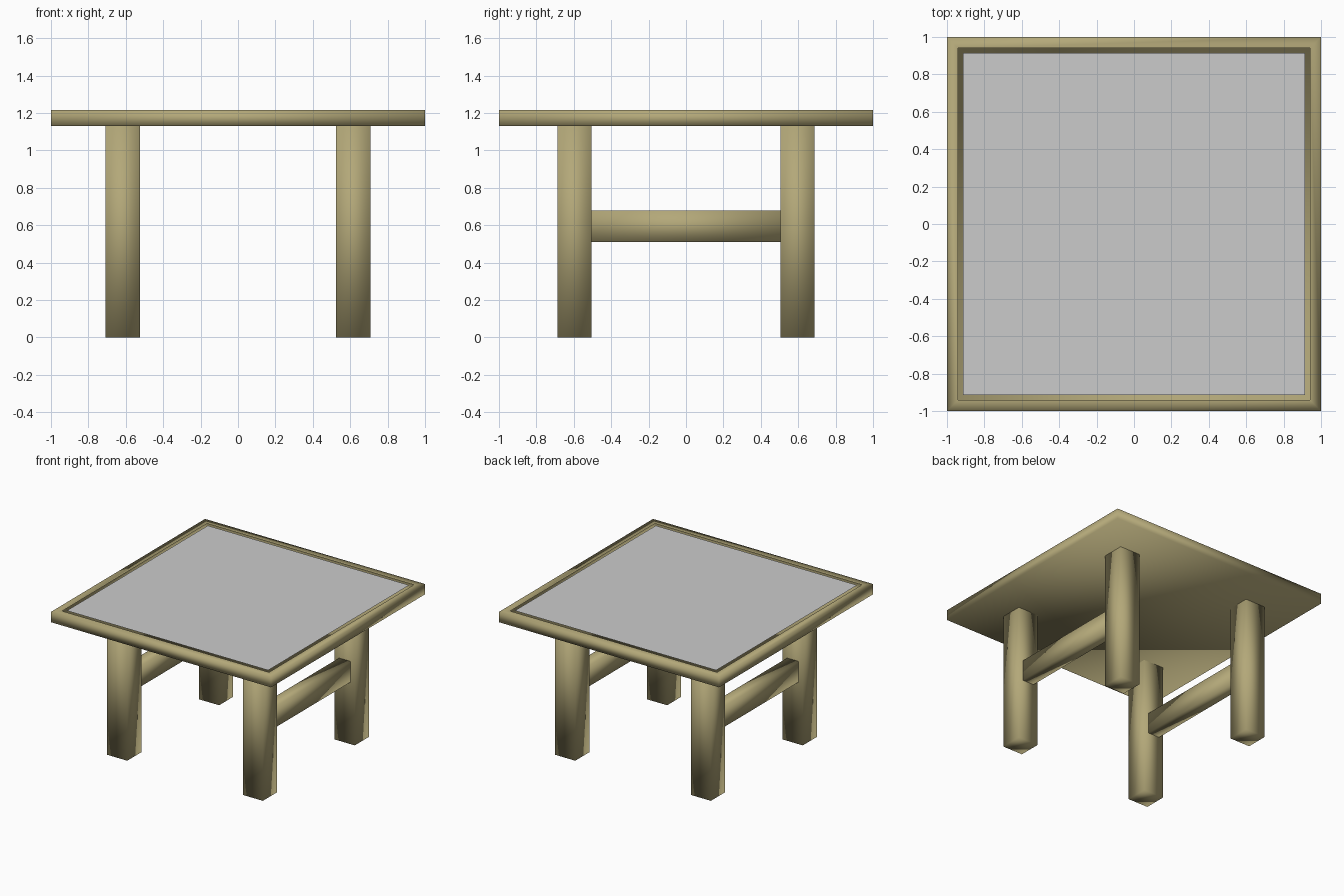
import bpy, bmesh

if "Cube" in bpy.data.objects:
    bpy.data.objects.remove(bpy.data.objects["Cube"])

wood = bpy.data.materials.new("tan_wood")
wood.diffuse_color = (0.45, 0.39, 0.19, 1)
wood.use_nodes = True
wood.node_tree.nodes["Principled BSDF"].inputs["Base Color"].default_value = wood.diffuse_color


def finish(name, bm, mat=None):
    """Turn a bmesh into a smooth shaded, named object."""
    for f in bm.faces:
        f.smooth = True
    me = bpy.data.meshes.new(name)
    bm.to_mesh(me)
    bm.free()
    if mat:
        me.materials.append(mat)
    ob = bpy.data.objects.new(name, me)
    bpy.context.collection.objects.link(ob)
    return ob


def block(lo, hi):
    """Box between two opposite corners."""
    bm = bmesh.new()
    bmesh.ops.create_cube(bm, size=1)
    for v in bm.verts:
        for i in range(3):
            v.co[i] = hi[i] if v.co[i] > 0 else lo[i]
    return bm


TOP, UNDER, RIM = 1.215, 1.13, 0.085

# Table top: slab with an inset opening for the panel
bm = block((-1, -1, UNDER), (1, 1, TOP))
bm.normal_update()
upper = [f for f in bm.faces if f.normal.z > 0.9]
bmesh.ops.inset_region(bm, faces=upper, thickness=RIM)
bmesh.ops.delete(bm, geom=upper, context='FACES_ONLY')
finish("table_top", bm, wood)

# Grey panel flush with the rim
bm = bmesh.new()
bmesh.ops.create_grid(bm, x_segments=1, y_segments=1, size=1 - RIM)
for v in bm.verts:
    v.co.z = TOP
finish("top_panel", bm)

# Legs and side rails, mirrored left to right
for side, sx in (("left", -1), ("right", 1)):
    for end, sy in (("front", -1), ("back", 1)):
        x0, x1 = sorted((sx * 0.525, sx * 0.708))
        y0, y1 = sorted((sy * 0.505, sy * 0.688))
        finish(f"{end}_{side}_leg", block((x0, y0, 0), (x1, y1, UNDER)), wood)
    x0, x1 = sorted((sx * 0.565, sx * 0.67))
    finish(f"{side}_rail", block((x0, -0.505, 0.51), (x1, 0.505, 0.68)), wood)
